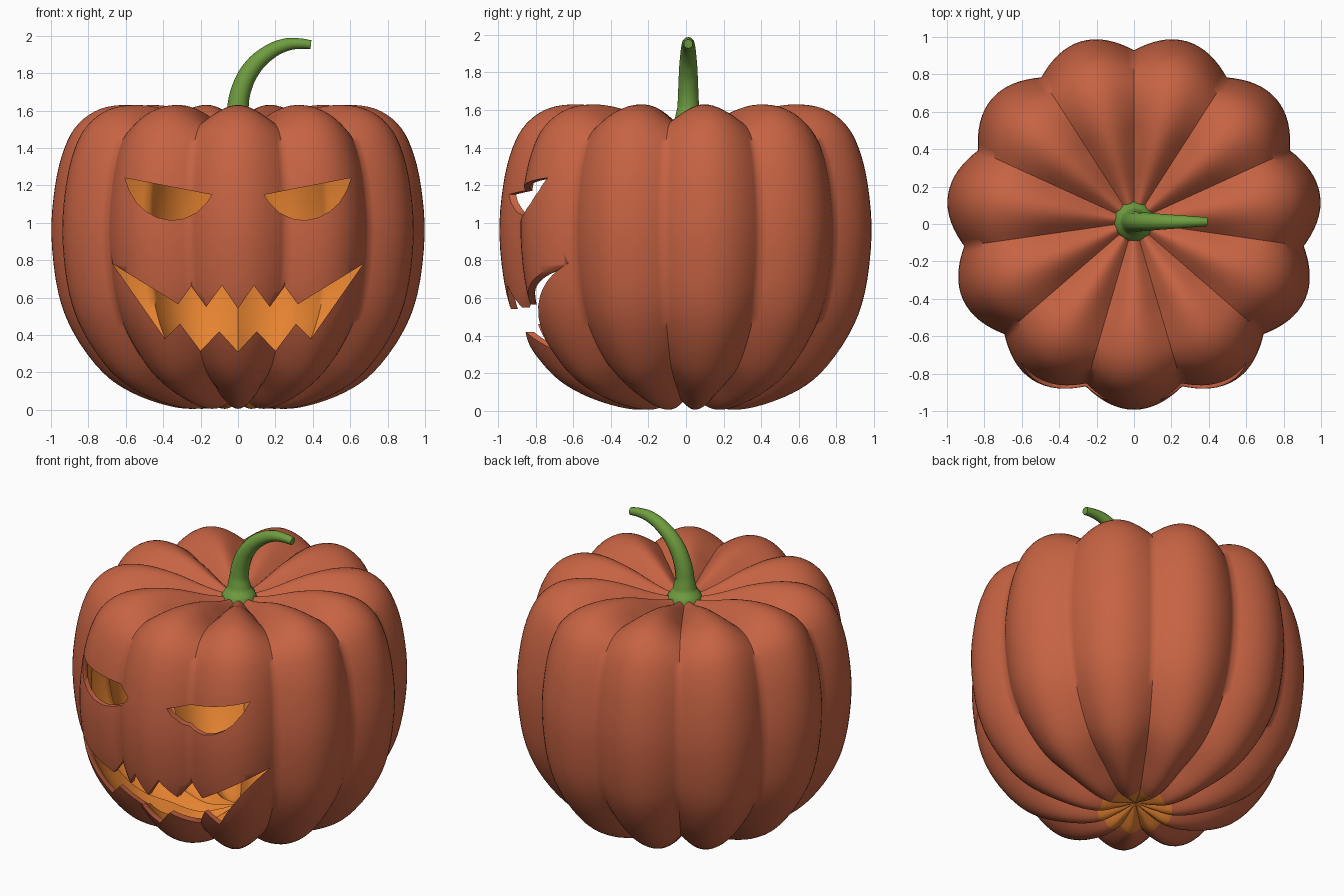
import bpy, bmesh, math
from mathutils import Vector

if "Cube" in bpy.data.objects:
    bpy.data.objects.remove(bpy.data.objects["Cube"])

LOBES, STEPS, SUB, Y0 = 11, 176, 4, 0.012


def material(name, rgb):
    m = bpy.data.materials.new(name)
    m.diffuse_color = (*rgb, 1)
    m.use_nodes = True
    m.node_tree.nodes["Principled BSDF"].inputs["Base Color"].default_value = m.diffuse_color
    return m


SKIN = material("pumpkin_skin", (0.57, 0.125, 0.056))
FLESH = material("orange_flesh", (0.78, 0.225, 0.03))
GREEN = material("stem_green", (0.16, 0.34, 0.05))


def spline(points):
    """Catmull-Rom curve through the points."""
    p = [Vector(q) for q in points]
    p = [Vector((-p[1].x, p[1].y))] + p + [Vector((-p[-2].x, p[-2].y))]
    out = []
    for i in range(1, len(p) - 2):
        a, b, c, d = p[i - 1:i + 3]
        for k in range(SUB):
            t = k / SUB
            out.append(0.5 * (2 * b + (c - a) * t + (2 * a - 5 * b + 4 * c - d) * t * t
                              + (3 * b - a - 3 * c + d) * t ** 3))
    return out + [p[-2]]


# Ridge profile from bottom centre to top centre (radius, height)
profile = spline([(0, .08), (.1, .045), (.22, .007), (.37, .02), (.57, .09), (.73, .2),
                  (.88, .4), (.967, .62), (1.005, .93), (.985, 1.2), (.935, 1.4),
                  (.86, 1.53), (.74, 1.61), (.58, 1.63), (.4, 1.6), (.2, 1.53),
                  (.08, 1.5), (0, 1.495)])


def add_shell(bm, inset, flip):
    """Ribbed closed shell, pushed inward by inset."""
    rings = []
    last = len(profile) - 1
    for i, p in enumerate(profile):
        if i in (0, last):
            z = p.y + (inset if i == 0 else -inset)
            rings.append([bm.verts.new((0, Y0, z))])
            continue
        t = (profile[i + 1] - profile[i - 1]).normalized()
        n = Vector((t.y, -t.x))
        depth = 0.088 * min(1, p.x / 0.45)
        ring = []
        for j in range(STEPS):
            a = 2 * math.pi * j / STEPS
            groove = 1 - abs(math.cos(LOBES / 2 * a))
            q = p - n * (inset + depth * groove)
            r = max(q.x, 0.004)
            ring.append(bm.verts.new((r * math.sin(a), Y0 - r * math.cos(a), q.y)))
        rings.append(ring)
    for lo, hi in zip(rings, rings[1:]):
        for j in range(STEPS):
            k = (j + 1) % STEPS
            if len(lo) == 1:
                vs = [lo[0], hi[k], hi[j]]
            elif len(hi) == 1:
                vs = [lo[j], lo[k], hi[0]]
            else:
                vs = [lo[j], lo[k], hi[k], hi[j]]
            f = bm.faces.new(vs[::-1] if flip else vs)
            c = f.calc_center_median()
            # flesh inside, plus the patch under the base
            base = c.z < 0.2 and math.hypot(c.x, c.y - Y0) < 0.21
            f.material_index = 1 if flip or base else 0


def to_object(name, bm, mats):
    me = bpy.data.meshes.new(name)
    bm.to_mesh(me)
    bm.free()
    for m in mats:
        me.materials.append(m)
    ob = bpy.data.objects.new(name, me)
    bpy.context.collection.objects.link(ob)
    return ob


def activate(ob):
    bpy.ops.object.select_all(action='DESELECT')
    ob.select_set(True)
    bpy.context.view_layer.objects.active = ob


# Hollow pumpkin
bm = bmesh.new()
add_shell(bm, 0, False)
add_shell(bm, 0.035, True)
pumpkin = to_object("pumpkin", bm, [SKIN, FLESH])

# Face cutters: eyes and jagged mouth, as prisms along y
eye = [(.605, 1.24), (.14, 1.15), (.165, 1.11), (.22, 1.055), (.29, 1.022), (.36, 1.013),
       (.43, 1.028), (.49, 1.06), (.54, 1.105), (.58, 1.17)]
upper = [(.67, .78), (.32, .565), (.25, .66), (.17, .55), (.085, .665)]
lower = [(.1, .42), (.2, .315), (.31, .46), (.39, .38)]


def mirrored(pts):
    return [(-x, z) for x, z in reversed(pts)]


mouth = upper + [(0, .54)] + mirrored(upper) + mirrored(lower) + [(0, .31)] + lower
bm = bmesh.new()
for outline in (eye, mirrored(eye), mouth):
    f = bm.faces.new([bm.verts.new((x, -1.3, z)) for x, z in outline])
    ext = bmesh.ops.extrude_face_region(bm, geom=[f], use_keep_orig=True)
    vs = [g for g in ext["geom"] if isinstance(g, bmesh.types.BMVert)]
    bmesh.ops.translate(bm, verts=vs, vec=(0, 1.0, 0))
bmesh.ops.recalc_face_normals(bm, faces=bm.faces)
cutter = to_object("face_cutter", bm, [SKIN])
cutter.hide_render = True

activate(pumpkin)
mod = pumpkin.modifiers.new("carve", 'BOOLEAN')
mod.operation, mod.solver, mod.object = 'DIFFERENCE', 'EXACT', cutter
bpy.ops.object.modifier_apply(modifier=mod.name)
bpy.data.objects.remove(cutter)
bpy.ops.object.shade_smooth_by_angle(angle=math.radians(58))

# Curved, tapering stem with a flared foot
path = [(0, 1.47, .115), (0, 1.51, .1), (0, 1.55, .072), (0, 1.62, .057), (.02, 1.72, .053),
        (.07, 1.82, .049), (.15, 1.9, .042), (.25, 1.95, .035), (.33, 1.958, .028),
        (.39, 1.952, .024)]
cu = bpy.data.curves.new("stem", 'CURVE')
cu.dimensions = '3D'
cu.bevel_depth, cu.bevel_resolution, cu.use_fill_caps = 1.0, 4, True
cu.resolution_u = 5
sp = cu.splines.new('BEZIER')
sp.bezier_points.add(len(path) - 1)
for bp, (x, z, r) in zip(sp.bezier_points, path):
    bp.co = (x, Y0, z)
    bp.radius = r
    bp.handle_left_type = bp.handle_right_type = 'AUTO'
cu.materials.append(GREEN)
stem = bpy.data.objects.new("stem", cu)
bpy.context.collection.objects.link(stem)
activate(stem)
bpy.ops.object.convert(target='MESH')
bpy.ops.object.shade_smooth_by_angle(angle=math.radians(40))
